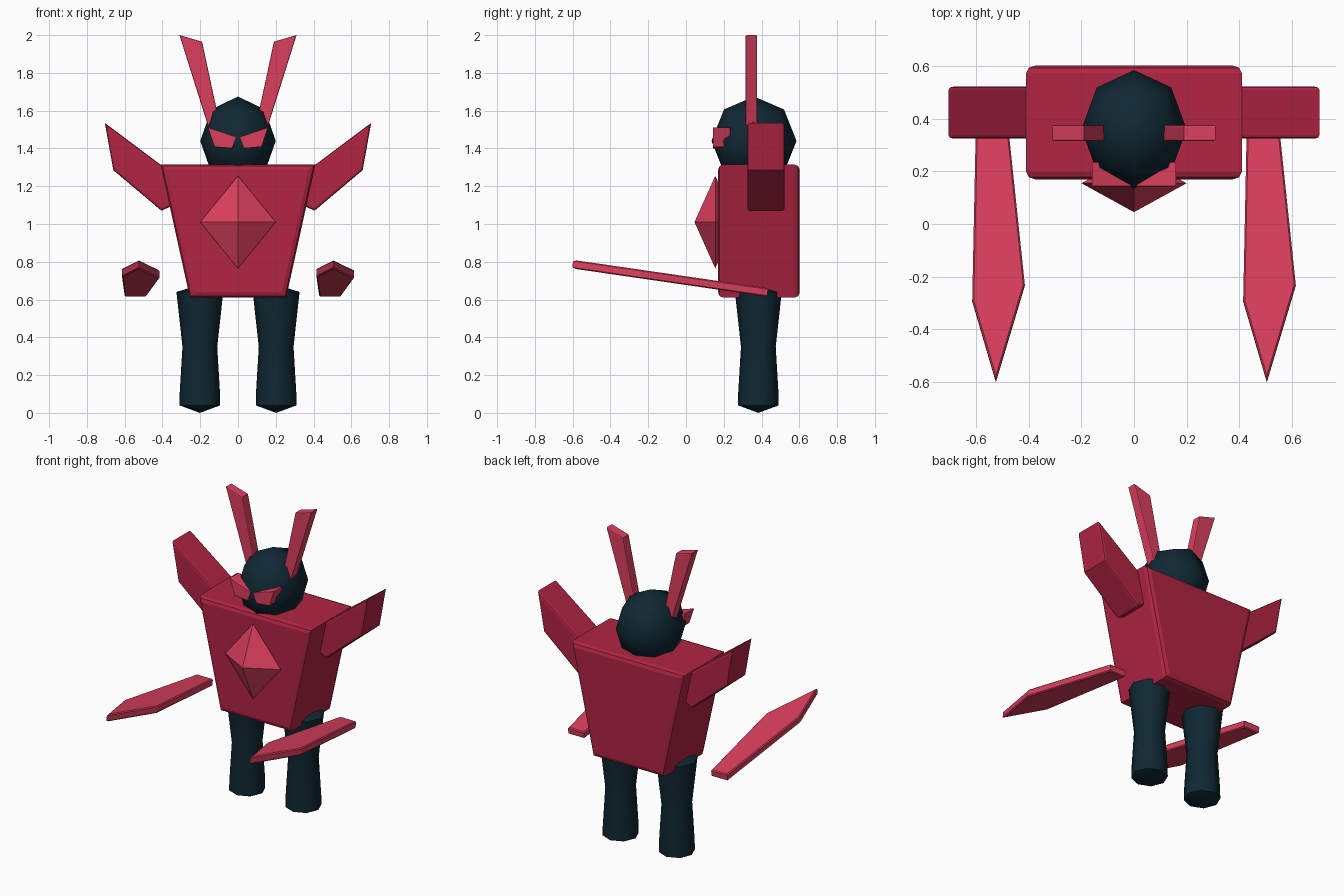
import bpy
import bmesh
from math import cos, sin, pi
from mathutils import Vector

cube = bpy.data.objects.get("Cube")
if cube:
    bpy.data.objects.remove(cube)


def material(name, rgb):
    m = bpy.data.materials.new(name)
    m.use_nodes = True
    m.diffuse_color = (*rgb, 1)
    m.node_tree.nodes["Principled BSDF"].inputs["Base Color"].default_value = (*rgb, 1)
    return m


CRIMSON = material("crimson", (0.44, 0.018, 0.056))
ROSE = material("rose red", (0.71, 0.05, 0.11))
DARK = material("dark teal", (0.005, 0.021, 0.033))


def finish(name, bm, mat, smooth=False):
    bmesh.ops.recalc_face_normals(bm, faces=bm.faces)
    mesh = bpy.data.meshes.new(name)
    bm.to_mesh(mesh)
    bm.free()
    mesh.materials.append(mat)
    ob = bpy.data.objects.new(name, mesh)
    bpy.context.collection.objects.link(ob)
    if smooth:
        bpy.ops.object.select_all(action="DESELECT")
        ob.select_set(True)
        bpy.context.view_layer.objects.active = ob
        bpy.ops.object.shade_smooth_by_angle(angle=pi / 3)
    return ob


def prism(name, points, offset, mat, bevel, segments=2):
    """Extrude an outline along offset and round the rims of both caps."""
    bm = bmesh.new()
    offset = Vector(offset)
    near = [bm.verts.new(p) for p in points]
    far = [bm.verts.new(Vector(p) + offset) for p in points]
    caps = [bm.faces.new(near), bm.faces.new(far)]
    n = len(points)
    for i in range(n):
        j = (i + 1) % n
        bm.faces.new((near[i], near[j], far[j], far[i]))
    bmesh.ops.recalc_face_normals(bm, faces=bm.faces)
    rims = list({e for f in caps for e in f.edges})
    bmesh.ops.bevel(bm, geom=rims, offset=bevel, segments=segments,
                    profile=0.5, affect="EDGES", clamp_overlap=True)
    return finish(name, bm, mat)


def upright(name, outline, y0, y1, mat, bevel, side=1):
    """Prism with an x-z outline, running from y0 to y1."""
    pts = [(side * x, y0, z) for x, z in outline]
    return prism(name, pts, (0, y1 - y0, 0), mat, bevel)


# Torso
upright("torso", [(-0.255, 0.61), (0.255, 0.61), (0.41, 1.315), (-0.41, 1.315)],
        0.17, 0.602, CRIMSON, 0.028)

# Head: faceted ball made from a once-divided cube
bm = bmesh.new()
bmesh.ops.create_cube(bm, size=2)
bmesh.ops.subdivide_edges(bm, edges=bm.edges, cuts=1, use_grid_fill=True)
for v in bm.verts:
    d = v.co.normalized()
    v.co = (0.2 * d.x, 0.36 + 0.225 * d.y, 1.44 + 0.235 * d.z)
finish("head", bm, DARK, smooth=True)

# Chest gem
bm = bmesh.new()
middle = Vector((0, 0.155, 1.01))
rim = [bm.verts.new(middle + Vector(d)) for d in
       ((0.2, 0, 0), (0, 0, 0.245), (-0.2, 0, 0), (0, 0, -0.245))]
for depth in (-0.11, 0.11):
    tip = bm.verts.new(middle + Vector((0, depth, 0)))
    for i in range(4):
        bm.faces.new((rim[i], rim[(i + 1) % 4], tip))
finish("chest_gem", bm, ROSE)

ARM = [(0.705, 1.535), (0.66, 1.285), (0.405, 1.07), (0.28, 1.13), (0.28, 1.217)]
HORN = [(0.31, 2.0), (0.19, 1.965), (0.08, 1.45), (0.137, 1.45)]
EYE = [(0.16, 1.512), (0.01, 1.462), (0.03, 1.4), (0.125, 1.408)]
LEG = [(0.108, 0.04), (0.107, 0.1), (0.092, 0.35), (0.124, 0.64)]

for label, side in (("left", 1), ("right", -1)):
    upright(label + "_arm", ARM, 0.325, 0.522, CRIMSON, 0.012, side)
    upright(label + "_horn", HORN, 0.315, 0.377, ROSE, 0.006, side)
    upright(label + "_eye", EYE, 0.143, 0.235, ROSE, 0.003, side)

    # Leg: eight-sided rings closed by a low cone at each end
    bm = bmesh.new()
    centre = Vector((side * 0.202, 0.383, 0))
    rings = [[bm.verts.new(centre + Vector((r * cos(k * pi / 4), r * sin(k * pi / 4), z)))
              for k in range(8)] for r, z in LEG]
    foot = bm.verts.new(centre)
    hip = bm.verts.new(centre + Vector((0, 0, 0.68)))
    for k in range(8):
        j = (k + 1) % 8
        for a, b in zip(rings, rings[1:]):
            bm.faces.new((a[k], a[j], b[j], b[k]))
        bm.faces.new((foot, rings[0][j], rings[0][k]))
        bm.faces.new((hip, rings[-1][k], rings[-1][j]))
    finish(label + "_leg", bm, DARK, smooth=True)

# Floating blades: same outline on both sides, rising towards the tip
BLADE = [(-0.085, 0.435), (0.03, 0.435), (0.1, -0.23), (-0.01, -0.597), (-0.1, -0.29)]
for label, x0 in (("left", 0.515), ("right", -0.515)):
    pts = [(x0 + x, y, 0.66 + 0.145 * (0.435 - y)) for x, y in BLADE]
    prism(label + "_blade", pts, (0, -0.006, -0.045), ROSE, 0.006, segments=1)
